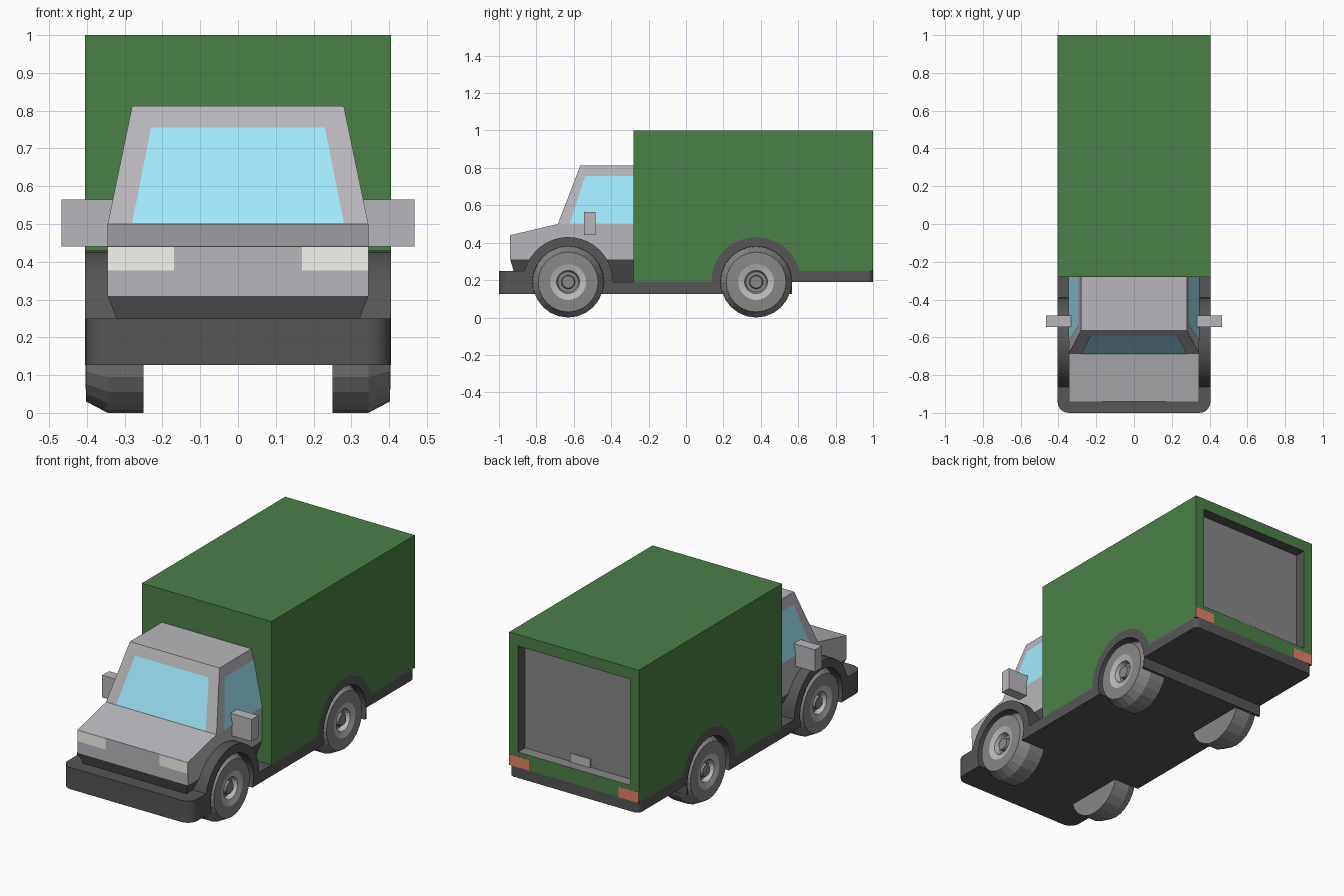
import bpy, bmesh
from math import sin, cos, asin, pi
from mathutils import Vector

if "Cube" in bpy.data.objects:
    bpy.data.objects.remove(bpy.data.objects["Cube"])


def material(name, r, g, b):
    m = bpy.data.materials.new(name)
    m.diffuse_color = (r, g, b, 1)
    m.use_nodes = True
    m.node_tree.nodes["Principled BSDF"].inputs["Base Color"].default_value = m.diffuse_color
    return m


GREEN = material("green", 0.07, 0.217, 0.062)
DARK = material("dark_grey", 0.092, 0.092, 0.092)
TYRE = material("tyre_grey", 0.245, 0.245, 0.245)
PALE = material("pale_grey", 0.5, 0.5, 0.5)
BODY = material("body_grey", 0.48, 0.47, 0.495)
GLASS = material("glass_blue", 0.355, 0.82, 0.96)
CREAM = material("cream", 0.92, 0.92, 0.87)
RED = material("lamp_red", 0.8, 0.22, 0.13)

HALF = 0.405          # half width of chassis and cargo box
AXLES = (-0.63, 0.375)
WHEEL_Z, WHEEL_R, FENDER_R = 0.19, 0.19, 0.24


def finish(bm, name, mat):
    bmesh.ops.recalc_face_normals(bm, faces=bm.faces[:])
    me = bpy.data.meshes.new(name)
    bm.to_mesh(me)
    bm.free()
    ob = bpy.data.objects.new(name, me)
    bpy.context.collection.objects.link(ob)
    me.materials.append(mat)
    return ob


def select(ob):
    bpy.ops.object.select_all(action='DESELECT')
    ob.select_set(True)
    bpy.context.view_layer.objects.active = ob


def prism_mesh(profile, half):
    """Extrude a (y, z) outline across x."""
    bm = bmesh.new()
    face = bm.faces.new([bm.verts.new((-half, y, z)) for y, z in profile])
    new = bmesh.ops.extrude_face_region(bm, geom=[face])["geom"]
    bmesh.ops.translate(bm, vec=(2 * half, 0, 0),
                        verts=[v for v in new if isinstance(v, bmesh.types.BMVert)])
    # close the open side if the first face was dropped
    open_edges = [e for e in bm.edges if e.is_boundary]
    if open_edges:
        bmesh.ops.holes_fill(bm, edges=open_edges)
    return bm


def box(name, mat, x0, x1, y0, y1, z0, z1):
    bm = bmesh.new()
    bmesh.ops.create_cube(bm, size=1)
    bmesh.ops.scale(bm, vec=(x1 - x0, y1 - y0, z1 - z0), verts=bm.verts)
    bmesh.ops.translate(bm, vec=((x0 + x1) / 2, (y0 + y1) / 2, (z0 + z1) / 2), verts=bm.verts)
    return finish(bm, name, mat)


def quad(name, mat, pts, offset):
    bm = bmesh.new()
    bm.faces.new([bm.verts.new(Vector(p) + Vector(offset)) for p in pts])
    return finish(bm, name, mat)


def lathe(name, mat, profile, y, side, steps=24):
    """Revolve an (x, radius) profile around an axle."""
    bm = bmesh.new()
    vs = [bm.verts.new((side * x, y, WHEEL_Z + r)) for x, r in profile]
    es = [bm.edges.new(p) for p in zip(vs, vs[1:])]
    bmesh.ops.spin(bm, geom=vs + es, cent=(0, y, WHEEL_Z), axis=(1, 0, 0),
                   angle=2 * pi, steps=steps)
    bmesh.ops.remove_doubles(bm, verts=bm.verts, dist=1e-4)
    return finish(bm, name, mat)


def cut(ob, cutters):
    for c in cutters:
        c.hide_render = True
        mod = ob.modifiers.new("cut", 'BOOLEAN')
        mod.operation, mod.solver, mod.object = 'DIFFERENCE', 'EXACT', c
        select(ob)
        bpy.ops.object.modifier_apply(modifier=mod.name)
        bpy.data.objects.remove(c)


def arc(cy, a0, a1, n=18):
    return [(cy + FENDER_R * cos(a0 + (a1 - a0) * i / n),
             WHEEL_Z + FENDER_R * sin(a0 + (a1 - a0) * i / n)) for i in range(n + 1)]


# chassis with bumper and fenders in one side outline
low = asin(0.06 / FENDER_R)
front_arc = arc(AXLES[0], pi - low, 0)
rear_arc = arc(AXLES[1], pi, low)
outline = ([(-1, 0.127), (-1, 0.25)] + front_arc + rear_arc +
           [(1, 0.25), (1, 0.19), (0.568, 0.19), (0.568, 0.127)])
bm = prism_mesh(outline, HALF)
for end, radius in ((-1, 0.06), (1, 0.03)):
    corners = [e for e in bm.edges
               if all(abs(v.co.y - end) < 1e-4 for v in e.verts)
               and abs(e.verts[0].co.x - e.verts[1].co.x) < 1e-4]
    bmesh.ops.bevel(bm, geom=corners, offset=radius, segments=5, profile=0.5, affect='EDGES')
chassis = finish(bm, "chassis", DARK)
wells = [lathe("well_cutter", DARK, [(0.245, 0), (0.245, 0.191), (0.5, 0.191), (0.5, 0)], y, s)
         for y in AXLES for s in (-1, 1)]
cut(chassis, wells)
select(chassis)
bpy.ops.object.shade_smooth_by_angle(angle=pi / 6)

# cargo box, resting on the rear fender outline, with a dark door recess
cargo = finish(prism_mesh([(-0.28, 1), (-0.28, 0.19)] + rear_arc + [(1, 0.25), (1, 1)], HALF),
               "cargo_box", GREEN)
cut(cargo, [box("door_cutter", GREEN, -0.35, 0.35, 0.935, 1.1, 0.335, 0.935)])
cargo.data.materials.append(DARK)
for p in cargo.data.polygons:
    x, y, z = p.center
    if abs(x) < 0.36 and 0.93 < y < 0.99 and 0.33 < z < 0.94:
        p.material_index = len(cargo.data.materials) - 1
box("rear_door", TYRE, -0.35, 0.35, 0.925, 0.938, 0.335, 0.935)
box("door_sill", TYRE, -0.35, 0.35, 0.93, 0.999, 0.325, 0.336)
box("door_handle", PALE, -0.062, 0.062, 0.93, 0.945, 0.336, 0.385)

# cab lower body and hood
finish(prism_mesh([(-0.94, 0.31), (-0.94, 0.44), (-0.685, 0.5), (-0.27, 0.5), (-0.27, 0.31)], 0.345),
       "cab_body", BODY)


def frustum(name, mat, lower, upper, back=-0.27):
    """Each level is (half width, front y, z)."""
    bm = bmesh.new()
    a, b = [[bm.verts.new(p) for p in ((-h, y, z), (h, y, z), (h, back, z), (-h, back, z))]
            for h, y, z in (lower, upper)]
    bm.faces.new(a)
    bm.faces.new(b)
    for i in range(4):
        j = (i + 1) % 4
        bm.faces.new((a[i], a[j], b[j], b[i]))
    return finish(bm, name, mat)


# cab roof section and dark lower skirt
frustum("cab_top", BODY, (0.345, -0.685, 0.5), (0.28, -0.565, 0.813))
frustum("cab_skirt", DARK, (0.295, -0.9, 0.18), (0.345, -0.94, 0.31))


# windows lie on the sloped cab walls
def slope(z):
    t = (z - 0.5) / 0.313
    return 0.345 - 0.065 * t, -0.685 + 0.12 * t


(xb, yb), (xt, yt) = slope(0.502), slope(0.755)
quad("windshield", GLASS, [(-0.28, yb, 0.502), (0.28, yb, 0.502),
                           (0.23, yt, 0.755), (-0.23, yt, 0.755)], (0, -0.003, 0.001))

for s, tag in ((-1, "left"), (1, "right")):
    pts = [(s * xb, -0.62, 0.502), (s * xb, -0.28, 0.502),
           (s * xt, -0.28, 0.755), (s * xt, -0.54, 0.755)]
    quad(tag + "_window", GLASS, pts if s > 0 else pts[::-1], (s * 0.003, 0, 0.001))

    # mirrors and lamps
    def side_box(name, mat, x0, x1, *rest):
        box(tag + name, mat, *sorted((s * x0, s * x1)), *rest)
    side_box("_mirror", BODY, 0.33, 0.467, -0.545, -0.485, 0.44, 0.565)
    side_box("_headlight", CREAM, 0.17, 0.345, -0.942, -0.938, 0.377, 0.439)
    side_box("_tail_light", RED, 0.28, HALF, 0.998, 1.001, 0.25, 0.31)

    # wheels
    for y, end in zip(AXLES, ("front_", "rear_")):
        lathe(end + tag + "_tyre", TYRE, [(0.25, 0), (0.25, WHEEL_R), (0.345, WHEEL_R),
                                          (0.402, 0.16), (0.404, 0.096), (0.37, 0.096)], y, s)
        lathe(end + tag + "_rim", PALE, [(0.37, 0.096), (0.404, 0.096), (0.395, 0.062),
                                         (0.365, 0.055)], y, s)
        lathe(end + tag + "_hub", TYRE, [(0.365, 0.06), (0.365, 0.037), (0.39, 0.033),
                                         (0.39, 0)], y, s)
